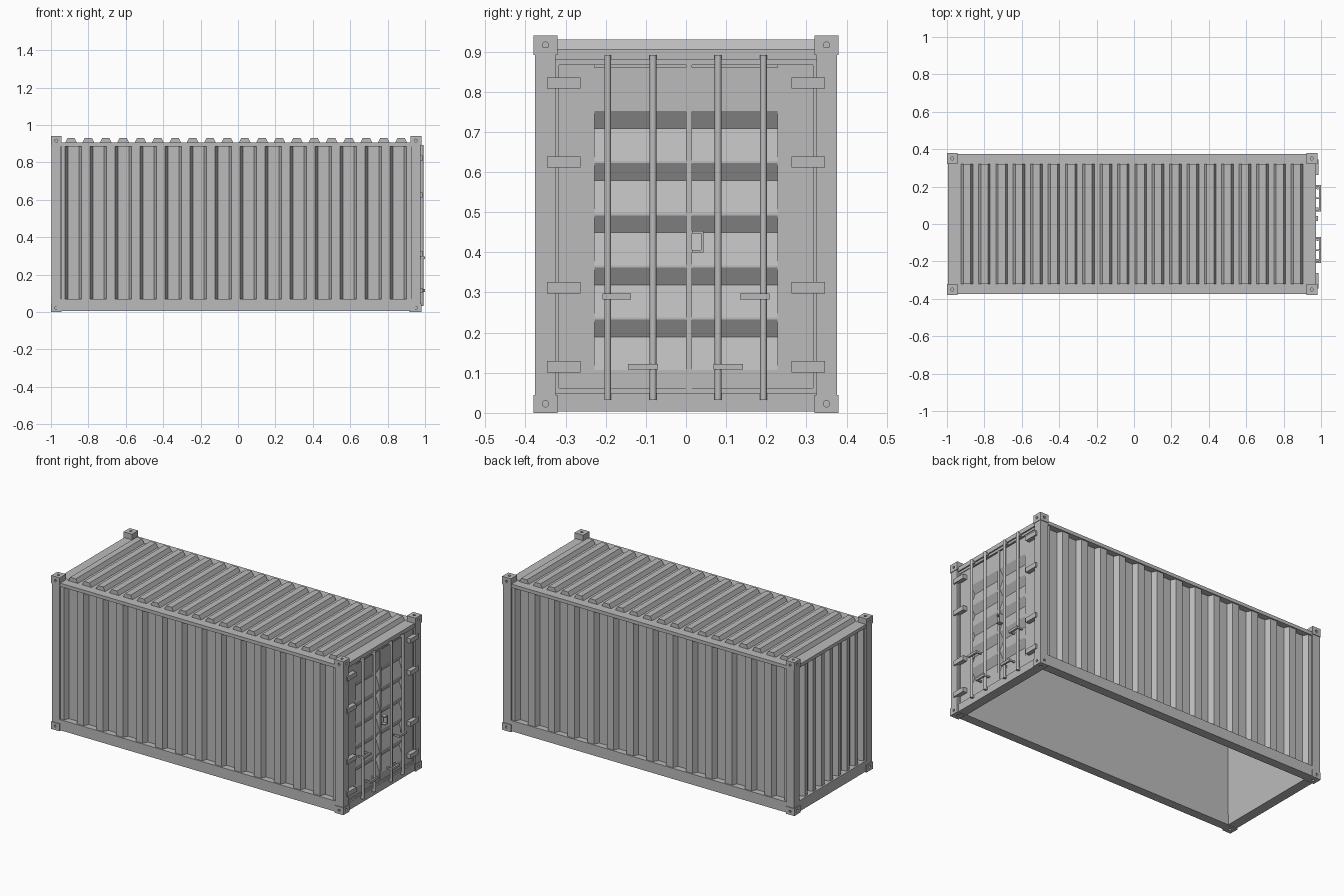
import bpy, bmesh
from mathutils import Matrix, Vector

if "Cube" in bpy.data.objects:
    bpy.data.objects.remove(bpy.data.objects["Cube"])

GREY = (0.5, 0.5, 0.5, 1)
steel = bpy.data.materials.new("grey_steel")
steel.use_nodes = True
steel.diffuse_color = GREY
steel.node_tree.nodes["Principled BSDF"].inputs["Base Color"].default_value = GREY


def finish(name, bm):
    bmesh.ops.recalc_face_normals(bm, faces=bm.faces)
    mesh = bpy.data.meshes.new(name)
    bm.to_mesh(mesh)
    bm.free()
    mesh.materials.append(steel)
    ob = bpy.data.objects.new(name, mesh)
    bpy.context.scene.collection.objects.link(ob)
    return ob


def prism(name, points, axis, a, b):
    """Closed outline swept along one axis from a to b."""
    def place(p, t):
        co = list(p)
        co.insert("xyz".index(axis), t)
        return co
    bm = bmesh.new()
    base = bm.faces.new([bm.verts.new(place(p, a)) for p in points])
    moved = bmesh.ops.extrude_face_region(bm, geom=[base], use_keep_orig=True)["geom"]
    shift = Vector(place((0, 0), b - a))
    bmesh.ops.translate(bm, vec=shift, verts=[v for v in moved if isinstance(v, bmesh.types.BMVert)])
    return finish(name, bm)


def box(name, x, y, z):
    return prism(name, [(x[0], y[0]), (x[1], y[0]), (x[1], y[1]), (x[0], y[1])], "z", *z)


def span(a, b, side):
    """Range mirrored to the given side."""
    return tuple(sorted((a * side, b * side)))


def corrugation(start, end, count, outer, inner, back):
    """Trapezoid wave with a flat inside face."""
    p = (end - start) / count
    pts = [(start, back), (start, outer)]
    for i in range(count):
        s = start + i * p
        pts += [(s + 0.16 * p, outer), (s + 0.27 * p, inner), (s + 0.71 * p, inner), (s + 0.82 * p, outer)]
    return pts + [(end, outer), (end, back)]


# Long sides: rails and corrugated walls
for side, label in ((-1, "right"), (1, "left")):
    box(f"bottom_rail_{label}", (-0.97, 0.95), span(0.32, 0.375, side), (0.005, 0.07))
    box(f"top_rail_{label}", (-0.97, 0.95), span(0.32, 0.375, side), (0.885, 0.906))
    wave = corrugation(-0.945, 0.925, 14, 0.367, 0.337, 0.325)
    prism(f"side_wall_{label}", [(x, y * side) for x, y in wave], "z", 0.065, 0.89)

# Closed end
wave = corrugation(-0.325, 0.325, 8, -0.985, -0.955, -0.935)
prism("end_wall", [(x, y) for y, x in wave], "z", 0.06, 0.89)
box("end_sill", (-0.995, -0.935), (-0.33, 0.33), (0.005, 0.07))
box("end_header", (-0.995, -0.935), (-0.33, 0.33), (0.885, 0.906))
box("door_sill", (0.915, 0.972), (-0.33, 0.33), (0.003, 0.05))
box("door_header", (0.915, 0.972), (-0.33, 0.33), (0.88, 0.906))

# Roof plate and ribs
box("roof_plate", (-0.96, 0.94), (-0.33, 0.33), (0.885, 0.905))
for i in range(20):
    c = -0.893 + i * 0.0929
    prism(f"roof_rib_{i + 1}", [(c - 0.034, 0.9), (c - 0.019, 0.93), (c + 0.019, 0.93), (c + 0.034, 0.9)],
          "y", -0.322, 0.322)

# Corner posts and castings with holes
for x0, x1, end in ((-1, -0.943, "back"), (0.921, 0.98, "door")):
    for side, label in ((-1, "right"), (1, "left")):
        box(f"post_{end}_{label}", (x0 + 0.003, x1 - 0.003), span(0.325, 0.376, side), (0.03, 0.91))
        for z0, z1, level in ((0, 0.045, "bottom"), (0.892, 0.94, "top")):
            cast = box(f"casting_{end}_{label}_{level}", (x0, x1), span(0.32, 0.38, side), (z0, z1))
            mid = Vector(((x0 + x1) / 2, 0.35 * side, (z0 + z1) / 2))
            outside = (Vector((x0 if end == "back" else x1, mid.y, mid.z)),
                       Vector((mid.x, 0.38 * side, mid.z)),
                       Vector((mid.x, mid.y, z0 if level == "bottom" else z1)))
            bm = bmesh.new()
            for point in outside:
                turn = (point - mid).to_track_quat("Z", "Y").to_matrix().to_4x4()
                bmesh.ops.create_cone(bm, cap_ends=True, segments=12, radius1=0.008, radius2=0.008,
                                      depth=0.02, matrix=Matrix.Translation(point) @ turn)
            cutter = finish("hole_cutter", bm)
            mod = cast.modifiers.new("holes", "BOOLEAN")
            mod.operation, mod.object, mod.solver = "DIFFERENCE", cutter, "EXACT"
            bpy.context.view_layer.update()
            cut = bpy.data.meshes.new_from_object(cast.evaluated_get(bpy.context.evaluated_depsgraph_get()))
            cast.modifiers.clear()
            cast.data = cut
            bpy.data.objects.remove(cutter)

# Door leaves: flat borders around a stepped panel
BACK, FACE, DEEP = 0.925, 0.96, 0.932
steps = [(BACK, 0.86), (FACE, 0.86)]
for i in range(5):
    top = 0.752 - i * 0.13
    steps += [(FACE, top), (DEEP, top - 0.043), (FACE, top - 0.125)]
steps += [(FACE, 0.06), (BACK, 0.06)]
for y_in, y_out, side, label in ((0, 0.316, -1, "right"), (0.015, 0.316, 1, "left")):
    a, b = span(y_in, 0.228, side)
    bm_points = [(x, z) for x, z in steps]
    prism(f"door_panel_{label}", bm_points, "y", a, b)
    box(f"door_border_{label}", (BACK, FACE), span(0.228, y_out, side), (0.06, 0.866))
    box(f"door_seal_{label}", (BACK, FACE + 0.004), span(0.316, 0.328, side), (0.05, 0.88))
    for z in (0.115, 0.312, 0.625, 0.822):
        box(f"hinge_{label}", (FACE - 0.01, 0.986), span(0.263, 0.346, side), (z - 0.014, z + 0.014))
box("door_seal_middle", (BACK, FACE + 0.003), (0, 0.015), (0.06, 0.866))
box("door_seal_top", (BACK, FACE + 0.004), (-0.328, 0.328), (0.866, 0.88))
box("door_seal_bottom", (BACK, FACE + 0.004), (-0.328, 0.328), (0.05, 0.062))

# Locking rods and their handles
for i, y in enumerate((-0.195, -0.082, 0.08, 0.193)):
    bm = bmesh.new()
    bmesh.ops.create_cone(bm, cap_ends=True, segments=12, radius1=0.0085, radius2=0.0085, depth=0.86,
                          matrix=Matrix.Translation((0.983, y, 0.462)))
    rod = finish(f"locking_rod_{i + 1}", bm)
    for poly in rod.data.polygons:
        poly.use_smooth = len(poly.vertices) == 4
    for z in (0.04, 0.88):
        box(f"rod_bracket_{i + 1}", (FACE, 0.984), (y - 0.007, y + 0.007), (z - 0.008, z + 0.008))
for y0, y1, z in ((-0.208, -0.137, 0.29), (0.135, 0.208, 0.29), (-0.144, -0.07, 0.115), (0.068, 0.142, 0.115)):
    box("rod_handle", (0.988, 1.0), (y0, y1), (z - 0.007, z + 0.007))
    for y in (y0, y1 - 0.008):
        box("handle_mount", (FACE, 0.99), (y, y + 0.008), (z - 0.005, z + 0.005))

# Pull grip
box("grip_bar", (FACE, 0.985), (0.037, 0.043), (0.4, 0.453))
for z in (0.4, 0.447):
    box("grip_arm", (FACE, 0.985), (0.015, 0.04), (z, z + 0.006))
